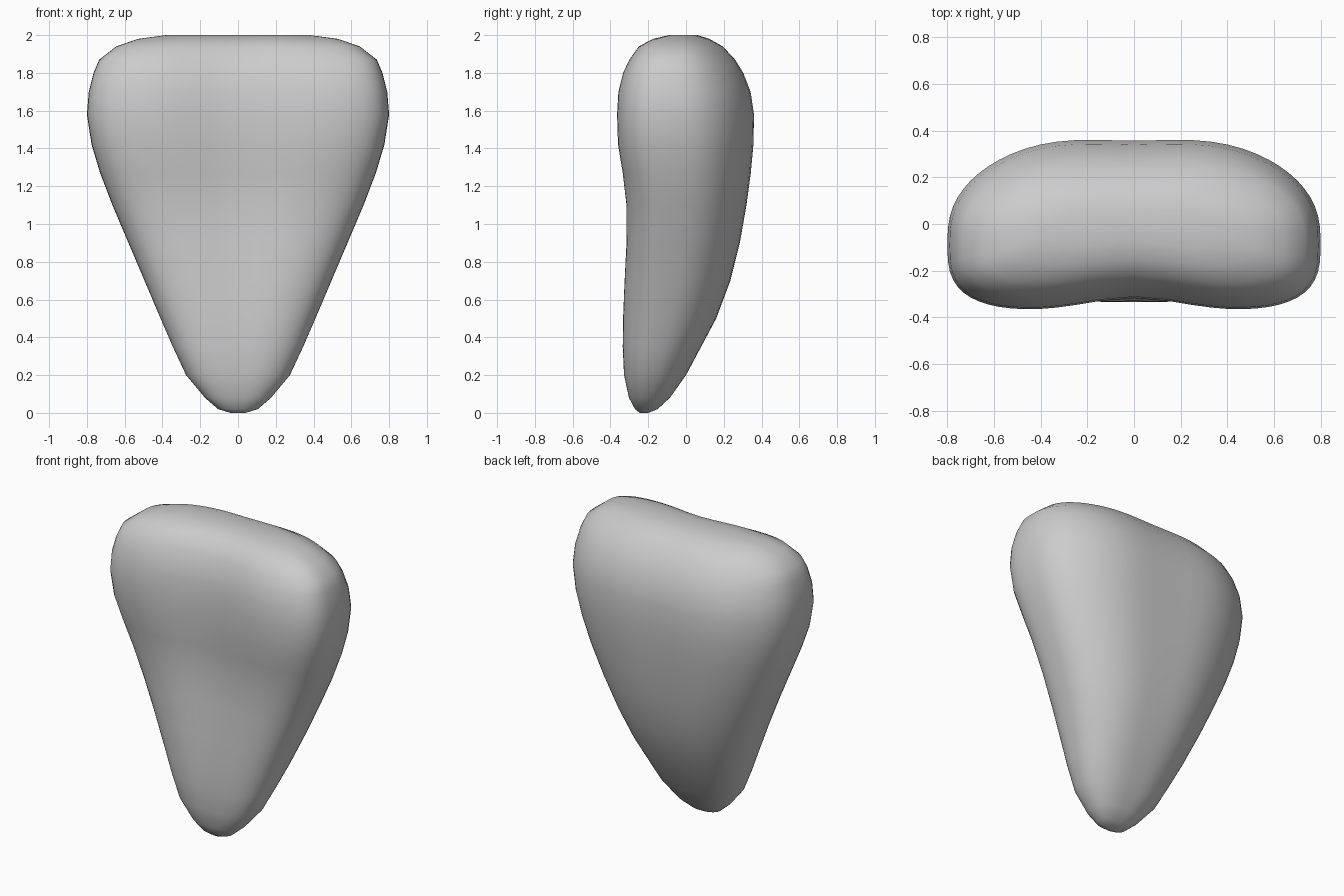
import bpy, bmesh, math

if "Cube" in bpy.data.objects:
    bpy.data.objects.remove(bpy.data.objects["Cube"])

# Horizontal sections: height, half width, front y, back y
SECTIONS = [
    (0.00, 0.04, -0.245, -0.20), (0.02, 0.105, -0.27, -0.15),
    (0.08, 0.175, -0.302, -0.085), (0.20, 0.275, -0.328, 0.00),
    (0.35, 0.345, -0.335, 0.08), (0.50, 0.41, -0.333, 0.16),
    (0.70, 0.495, -0.325, 0.235), (0.90, 0.58, -0.315, 0.285),
    (1.10, 0.665, -0.315, 0.32), (1.27, 0.73, -0.335, 0.343),
    (1.42, 0.775, -0.36, 0.357), (1.58, 0.80, -0.365, 0.36),
    (1.70, 0.79, -0.358, 0.342), (1.80, 0.765, -0.333, 0.303),
    (1.87, 0.735, -0.30, 0.26), (1.94, 0.645, -0.25, 0.195),
    (1.98, 0.53, -0.175, 0.125), (2.00, 0.38, -0.09, 0.06),
]
SEGMENTS = 64


def spow(v, p):
    return math.copysign(abs(v) ** p, v)


def ring(bm, z, w, front, back):
    """Bean section: superellipse, pinched at the middle, sides swept forward."""
    hd = (back - front) / 2
    s = (w / 0.8) ** 2
    n = 2.3 + 0.5 * min(1, z / 1.4)
    pts = []
    for i in range(SEGMENTS):
        a = math.tau * i / SEGMENTS
        u, v = spow(math.cos(a), 2 / n), spow(math.sin(a), 2 / n)
        pinch = (0.05 if v < 0 else 0.035) * s * math.exp(-(u / 0.38) ** 2)
        y = v * (hd + 0.015 * s - pinch) - 0.10 * s * u * u
        pts.append((u * w, y))
    # Fit the section exactly between its front and back limits
    y0, y1 = min(p[1] for p in pts), max(p[1] for p in pts)
    k = (back - front) / (y1 - y0)
    return [bm.verts.new((x, front + (y - y0) * k, z)) for x, y in pts]


# Tapered torso form lofted through the sections
bm = bmesh.new()
rings = [ring(bm, *s) for s in SECTIONS]
for lo, hi in zip(rings, rings[1:]):
    for i in range(SEGMENTS):
        j = (i + 1) % SEGMENTS
        bm.faces.new((lo[i], lo[j], hi[j], hi[i]))

# Rounded-off ends
bm.faces.new(rings[0][::-1])
bm.faces.new(rings[-1])
bmesh.ops.recalc_face_normals(bm, faces=bm.faces)
for f in bm.faces:
    f.smooth = True

mesh = bpy.data.meshes.new("tapered_body")
bm.to_mesh(mesh)
bm.free()
body = bpy.data.objects.new("tapered_body", mesh)
bpy.context.collection.objects.link(body)
